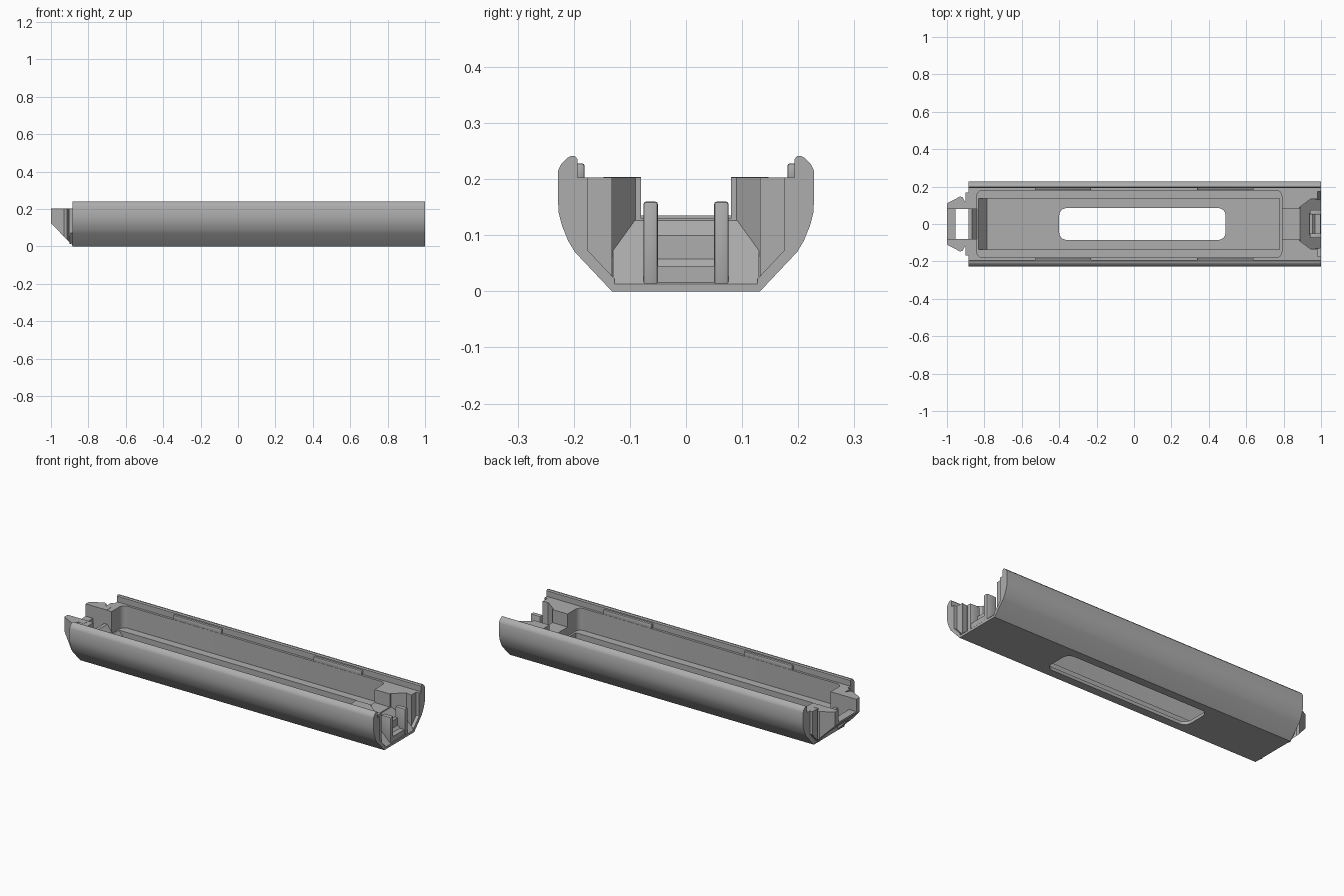
import bpy, bmesh, math
from mathutils import Vector

old = bpy.data.objects.get("Cube")
if old:
    bpy.data.objects.remove(old, do_unlink=True)

grey = bpy.data.materials.new("plain grey")
grey.use_nodes = True
grey.diffuse_color = (0.42, 0.42, 0.42, 1)
for node in grey.node_tree.nodes:
    if node.type == 'BSDF_PRINCIPLED':
        node.inputs["Base Color"].default_value = grey.diffuse_color
        node.inputs["Roughness"].default_value = 0.6


def prism(name, outline, axis, start, end, bevel=0.0):
    """Extrude an outline along x (y,z), y (x,z) or z (x,y)."""
    place = {'x': lambda p, d: (d, p[0], p[1]),
             'y': lambda p, d: (p[0], d, p[1]),
             'z': lambda p, d: (p[0], p[1], d)}[axis]
    bm = bmesh.new()
    rings = [[bm.verts.new(place(p, d)) for p in outline] for d in (start, end)]
    bm.faces.new(rings[0])
    bm.faces.new(rings[1])
    n = len(outline)
    for i in range(n):
        j = (i + 1) % n
        bm.faces.new((rings[0][i], rings[0][j], rings[1][j], rings[1][i]))
    bmesh.ops.recalc_face_normals(bm, faces=bm.faces)
    if bevel:
        bmesh.ops.bevel(bm, geom=list(bm.edges), offset=bevel, segments=2,
                        profile=0.5, affect='EDGES')
    mesh = bpy.data.meshes.new(name)
    bm.to_mesh(mesh)
    bm.free()
    mesh.materials.append(grey)
    obj = bpy.data.objects.new(name, mesh)
    bpy.context.collection.objects.link(obj)
    return obj


def rect(a0, a1, b0, b1):
    return [(a0, b0), (a1, b0), (a1, b1), (a0, b1)]


def round_rect(x, y, half_x, half_y, r, steps=6):
    pts = []
    for k, (sx, sy) in enumerate([(1, 1), (-1, 1), (-1, -1), (1, -1)]):
        for i in range(steps + 1):
            a = math.pi / 2 * (k + i / steps)
            pts.append((x + sx * (half_x - r) + r * math.cos(a),
                        y + sy * (half_y - r) + r * math.sin(a)))
    return pts


def mirrored(half):
    """Close a half section across its first coordinate."""
    return half + [(-a, b) for a, b in reversed(half)]


def carve(obj, cutters):
    for c in cutters:
        c.hide_render = True
        mod = obj.modifiers.new(c.name, 'BOOLEAN')
        mod.operation = 'DIFFERENCE'
        mod.solver = 'EXACT'
        mod.object = c
    bpy.context.view_layer.update()
    graph = bpy.context.evaluated_depsgraph_get()
    mesh = bpy.data.meshes.new_from_object(obj.evaluated_get(graph))
    obj.modifiers.clear()
    obj.data = mesh
    for c in cutters:
        bpy.data.objects.remove(c, do_unlink=True)


parts = []

# Long trough: outer section with raised side lips
section = mirrored([(0.132, 0), (0.198, 0.07), (0.21, 0.09), (0.221, 0.117),
                    (0.227, 0.14), (0.228, 0.16), (0.228, 0.215), (0.223, 0.226),
                    (0.211, 0.238), (0.205, 0.241), (0.198, 0.241),
                    (0.193, 0.235), (0.193, 0.203)])
body = prism("trough_body", section, 'x', -0.885, 1.0)
parts.append(body)

pocket_half = [(0.885, 0.09), (0.95, 0.137), (0.97, 0.135), (1.02, 0.122)]
pocket = pocket_half + [(x, -y) for x, y in reversed(pocket_half)]
cuts = [
    # Main cavity with ledge, sloped end and floor opening
    prism("cavity_upper", round_rect(-0.025, 0, 0.815, 0.18, 0.03), 'z', 0.08, 0.3),
    prism("cavity_lower", [(-0.785, 0.018), (-0.84, 0.09), (0.778, 0.09), (0.778, 0.018)],
          'y', -0.136, 0.136),
    prism("floor_slot", round_rect(0.045, 0, 0.445, 0.085, 0.04), 'z', -0.1, 0.2),
    # Notches through the end walls
    prism("rear_notch", [(-0.825, 0.07), (-0.867, 0.125), (-0.91, 0.125), (-0.91, 0.3),
                         (-0.8, 0.3), (-0.8, 0.07)], 'y', -0.08, 0.08),
    prism("end_notch", rect(-0.08, 0.08, 0.13, 0.3), 'x', 0.77, 1.02),
    # Socket and shallow face recess at the receiving end
    prism("socket", pocket, 'z', 0.012, 0.32),
    prism("face_recess", mirrored([(0.118, 0.0125), (0.175, 0.073), (0.175, 0.31)]),
          'x', 0.982, 1.03),
]
carve(body, cuts)

# Sloping socket floor
parts.append(prism("socket_ramp", [(1.0, 0.005), (1.0, 0.013), (0.887, 0.126),
                                   (0.87, 0.126), (0.87, 0.005)], 'y', -0.13, 0.13))

# Clip inside the socket
for side, word in ((-1, "right"), (1, "left")):
    ys = sorted((side * 0.05, side * 0.076))
    parts.append(prism(word + "_clip_post", rect(*ys, 0.01, 0.16), 'x', 0.94, 1.0, 0.005))
parts.append(prism("clip_back", rect(-0.06, 0.06, 0.01, 0.1), 'x', 0.937, 0.955))
parts.append(prism("clip_shelf", rect(-0.06, 0.06, 0.01, 0.045), 'x', 0.95, 0.997))

# Coupling tongue: two prongs, a crossbar and side stubs
prong = [(-0.87, 0.08), (-1.0, 0.08), (-1.0, 0.11), (-0.93, 0.147),
         (-0.915, 0.142), (-0.905, 0.12), (-0.87, 0.12)]
tongue = []
stub = [(0.1, 0.012), (0.112, 0.012), (0.168, 0.073), (0.168, 0.203), (0.1, 0.203)]
for side, word in ((-1, "right"), (1, "left")):
    tongue.append(prism(word + "_prong", [(x, side * y) for x, y in prong], 'z', 0.0, 0.204))
    parts.append(prism(word + "_end_stub", [(side * y, z) for y, z in stub],
                       'x', -0.902, -0.875))
tongue.append(prism("crossbar", rect(-0.085, 0.085, 0.0, 0.135), 'x', -1.0, -0.955))
for obj in tongue:
    under = prism("underside_cut", [(-1.05, 0.177), (-0.86, -0.021), (-1.05, -0.021)],
                  'y', -0.3, 0.3)
    carve(obj, [under])
parts += tongue

# Retaining ribs along the inside of the lips
for side, word in ((-1, "right"), (1, "left")):
    for k, (a, b) in enumerate([(-0.53, -0.23), (0.34, 0.64)]):
        ys = sorted((side * 0.181, side * 0.198))
        parts.append(prism(f"{word}_lip_rib_{k + 1}", rect(*ys, 0.198, 0.228), 'x', a, b, 0.004))

# Smooth rounded faces, keep edges sharp
bpy.ops.object.select_all(action='DESELECT')
for obj in parts:
    obj.select_set(True)
bpy.context.view_layer.objects.active = body
bpy.ops.object.shade_smooth_by_angle(angle=math.radians(25))
